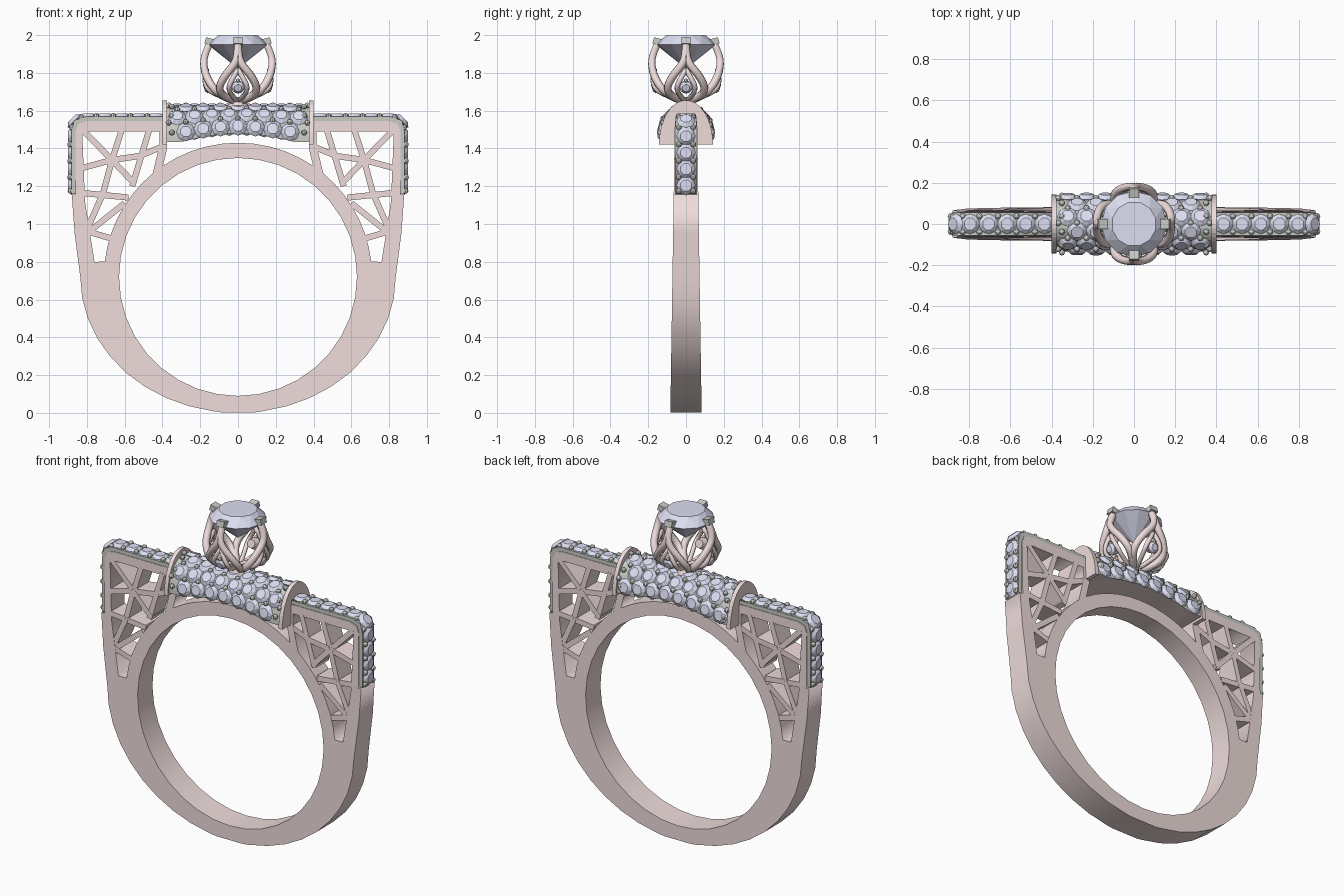
import bpy, bmesh
from math import sin, cos, pi, radians
from mathutils import Vector, Matrix

if "Cube" in bpy.data.objects:
    bpy.data.objects.remove(bpy.data.objects["Cube"])


def material(name, rgb):
    m = bpy.data.materials.new(name)
    m.diffuse_color = (*rgb, 1)
    m.use_nodes = True
    m.node_tree.nodes["Principled BSDF"].inputs["Base Color"].default_value = m.diffuse_color
    return m


ROSE = material("rose_metal", (0.86, 0.72, 0.71))
GREY = material("grey_metal", (0.58, 0.60, 0.56))
GEM = material("pale_gem", (0.72, 0.73, 0.88))


def finish(name, bm, *mats):
    me = bpy.data.meshes.new(name)
    bm.normal_update()
    bm.to_mesh(me)
    bm.free()
    for m in mats:
        me.materials.append(m)
    ob = bpy.data.objects.new(name, me)
    bpy.context.collection.objects.link(ob)
    return ob


def curve_mesh(cu):
    """Evaluate a curve into a bmesh and discard the curve."""
    ob = bpy.data.objects.new("tmp", cu)
    bpy.context.collection.objects.link(ob)
    dg = bpy.context.evaluated_depsgraph_get()
    me = bpy.data.meshes.new_from_object(ob.evaluated_get(dg))
    bm = bmesh.new()
    bm.from_mesh(me)
    bpy.data.objects.remove(ob)
    bpy.data.meshes.remove(me)
    bmesh.ops.remove_doubles(bm, verts=bm.verts, dist=1e-5)
    return bm


def plate(name, loops, mat, half):
    """Front-view outline with holes, given depth by half(z)."""
    cu = bpy.data.curves.new(name, 'CURVE')
    cu.dimensions, cu.fill_mode, cu.extrude = '2D', 'BOTH', 1
    for loop in loops:
        s = cu.splines.new('POLY')
        s.points.add(len(loop) - 1)
        for p, (x, z) in zip(s.points, loop):
            p.co = (x, z, 0, 1)
        s.use_cyclic_u = True
    bm = curve_mesh(cu)
    for v in bm.verts:
        x, z, d = v.co
        v.co = (x, -d * half(z), z)
    bmesh.ops.recalc_face_normals(bm, faces=bm.faces)
    return finish(name, bm, mat)


def add_gem(bm, pos, normal, r, crown=0.36, depth=0.5, n=8, table=0.6):
    """Faceted stone with its girdle at pos and its table along normal."""
    M = Matrix.Translation(pos) @ Vector(normal).to_track_quat('Z', 'Y').to_matrix().to_4x4()
    def ring(rad, h, off):
        return [bm.verts.new(M @ Vector((rad * cos((i + off) * 2 * pi / n),
                                         rad * sin((i + off) * 2 * pi / n), h))) for i in range(n)]
    t, g = ring(r * table, r * crown, 0.5), ring(r, 0, 0)
    c = bm.verts.new(M @ Vector((0, 0, -depth * r)))
    bm.faces.new(t)
    for i in range(n):
        j = (i + 1) % n
        bm.faces.new((g[i], g[j], t[i]))
        bm.faces.new((t[i], g[j], t[j]))
        bm.faces.new((g[j], g[i], c))


def add_bead(bm, pos, r=0.015):
    bmesh.ops.create_uvsphere(bm, u_segments=8, v_segments=6, radius=r,
                              matrix=Matrix.Translation(pos))


def mirror(pts):
    return pts + [(-x, z) for x, z in reversed(pts)]


def arc(r, a, b, n):
    return [(r * cos(radians(a + (b - a) * i / n)), 0.72 + r * sin(radians(a + (b - a) * i / n)))
            for i in range(n + 1)]


def half(z):
    return 0.083 - 0.0155 * z


# Shank: outer outline, finger hole and one window in each shoulder
left = [(-0.375, 1.40), (-0.375, 1.545), (-0.80, 1.545), (-0.845, 1.53), (-0.86, 1.49),
        (-0.86, 1.155), (-0.88, 1.155), (-0.865, 0.95)]
left += [(-0.835 * cos(pi / 2 * i / 10), 0.72 - 0.72 * sin(pi / 2 * i / 10)) for i in range(10)]
outline = mirror(left + [(-0.09, 0.003)]) + arc(0.71, 56, 124, 10)
window = [(-0.76, 0.8), (-0.81, 1.12), (-0.825, 1.49), (-0.415, 1.49), (-0.415, 1.42)]
window += arc(0.71, 129.5, 173.5, 7)
plate("shank", [outline, arc(0.63, 0, 350, 35), window, [(-x, z) for x, z in window]], ROSE, half)

# Lattice struts in the shoulder windows
hub = (-0.667, 1.339)
struts = [(hub, (-0.82, 1.495)), (hub, (-0.615, 1.50)), (hub, (-0.52, 1.36)),
          ((-0.52, 1.36), (-0.40, 1.41)), (hub, (-0.83, 1.295)), (hub, (-0.715, 1.16)),
          (hub, (-0.545, 1.21)), ((-0.47, 1.50), (-0.56, 1.20)), ((-0.83, 1.165), (-0.58, 1.14)),
          ((-0.715, 1.16), (-0.80, 0.97)), ((-0.80, 0.95), (-0.60, 1.11)),
          ((-0.795, 0.96), (-0.66, 0.92))]
bm = bmesh.new()
for sx in (-1, 1):
    for (ax, az), (bx, bz) in struts:
        a, b = Vector((-sx * ax, 0, az)), Vector((-sx * bx, 0, bz))
        d = b - a
        w = half((az + bz) / 2) * 1.97
        M = Matrix.Translation((a + b) / 2) @ d.to_track_quat('X', 'Y').to_matrix().to_4x4()
        bmesh.ops.create_cube(bm, size=1, matrix=M @ Matrix.Diagonal((d.length, w, 0.032, 1))
                              if abs((M.to_3x3() @ Vector((0, 1, 0))).y) > 0.5
                              else M @ Matrix.Diagonal((d.length, 0.032, w, 1)))
finish("lattice_struts", bm, ROSE)

# Shoulder pave: grey channel, one row of stones, paired beads
channel = [(-0.395, 1.568), (-0.81, 1.568), (-0.868, 1.548), (-0.882, 1.49), (-0.882, 1.16),
           (-0.855, 1.16), (-0.855, 1.49), (-0.84, 1.525), (-0.80, 1.54), (-0.395, 1.54)]
path = [((-0.435 - 0.09 * i, 1.566), (0, 1)) for i in range(5)] + [((-0.866, 1.546), (-0.7, 0.7))]
path += [((-0.881, 1.465 - 0.087 * i), (-1, 0)) for i in range(4)]
gems, beads = bmesh.new(), bmesh.new()
for sx, side in ((1, "left"), (-1, "right")):
    plate(side + "_shoulder_channel", [[(sx * x, z) for x, z in channel]], GREY, lambda z: 0.056)
    for k, ((x, z), (nx, nz)) in enumerate(path):
        add_gem(gems, (sx * x, 0, z), (sx * nx, 0, nz), 0.051)
        if k + 1 < len(path):
            (x2, z2), _ = path[k + 1]
            for y in (-0.038, 0.038):
                add_bead(beads, (sx * (x + x2) / 2 + sx * nx * 0.008, y, (z + z2) / 2 + nz * 0.008))
    for y in (-0.038, 0.038):
        add_bead(beads, (sx * -0.887, y, 1.175))

# Saddle: half barrel with an arched underside
A, TOP = 0.133, 1.618


def base(x):
    return 1.435 + (0.045 * cos(pi * x / 0.6) if abs(x) < 0.3 else 0)


def saddle(x, t):
    h = TOP - base(x)
    return (Vector((x, A * cos(t), base(x) + h * sin(t))),
            Vector((0, cos(t) / A, sin(t) / h)).normalized())


def loft(name, f, xs, mats):
    bm = bmesh.new()
    rows = [[bm.verts.new(f(x, pi * j / 20)) for j in range(21)] for x in xs]
    for p, q in zip(rows, rows[1:]):
        for j in range(21):
            k = (j + 1) % 21
            bm.faces.new((p[j], p[k], q[k], q[j])).material_index = int(j == 20 and len(mats) > 1)
    bm.faces.new(rows[0])
    bm.faces.new(rows[-1])
    bmesh.ops.recalc_face_normals(bm, faces=bm.faces)
    return finish(name, bm, *mats)


loft("saddle", lambda x, t: saddle(x, t)[0], [-0.38 + 0.04 * i for i in range(20)], (GREY, ROSE))
for s, side in ((-1, "left"), (1, "right")):
    loft(side + "_saddle_end", lambda x, t: Vector((x, 0.143 * cos(t), 1.42 + 0.235 * sin(t))),
         (s * 0.375, s * 0.40), (ROSE,))

# Saddle pave: staggered rows of stones with beads between
for row in range(6):
    t = radians(15 + 30 * row)
    n = 8 - row % 2
    for i in range(n):
        x = (i - (n - 1) / 2) * 0.092
        p, nrm = saddle(x, t)
        add_gem(gems, p, nrm, 0.05)
        for dx in (-0.046, 0.046):
            if row < 5 and (i == 0 or dx > 0):
                q, qn = saddle(x + dx * 0.98, t + radians(13))
                add_bead(beads, q + qn * 0.01)
    for x in (-0.35, 0.35):
        q, qn = saddle(x, t)
        add_bead(beads, q + qn * 0.01)

# Head: four prongs that split into tulip ribs, with a teardrop under each
cu = bpy.data.curves.new("head", 'CURVE')
cu.dimensions, cu.bevel_depth, cu.bevel_resolution, cu.use_fill_caps = '3D', 0.021, 1, True
rib = [(0.145, 0, 1.965), (0.172, 0, 1.91), (0.185, 4, 1.85), (0.185, 24, 1.78),
       (0.165, 40, 1.71), (0.09, 45, 1.665), (0.015, 45, 1.65)]
drop = [(0.165, 0, 1.82), (0.18, 8, 1.775), (0.178, 17, 1.725), (0.13, 18, 1.685), (0.02, 5, 1.65)]
tips, collets = bmesh.new(), bmesh.new()
for q in range(4):
    a0 = q * pi / 2
    for pts, thick in ((rib, 1), (drop, 0.65)):
        for s in (-1, 1):
            sp = cu.splines.new('NURBS')
            sp.points.add(len(pts) - 1)
            sp.order_u, sp.use_endpoint_u, sp.resolution_u = 3, True, 3
            for p, (r, off, z) in zip(sp.points, pts):
                a = a0 + s * radians(off)
                p.co, p.radius = (r * cos(a), r * sin(a), z, 1), thick
    # grey claw tip and the small stone in its collet
    R = Matrix.Rotation(a0, 4, 'Z')
    bmesh.ops.create_cube(tips, size=1, matrix=R @ Matrix.Translation((0.147, 0, 1.965))
                          @ Matrix.Rotation(-0.25, 4, 'Y') @ Matrix.Diagonal((0.055, 0.05, 0.035, 1)))
    out = R.to_3x3() @ Vector((0.95, 0, -0.3))
    pos = R @ Vector((0.165, 0, 1.725))
    bmesh.ops.create_cone(collets, cap_ends=True, segments=14, radius1=0.025, radius2=0.036, depth=0.04,
                          matrix=Matrix.Translation(pos - out * 0.02)
                          @ out.to_track_quat('Z', 'Y').to_matrix().to_4x4())
    add_gem(gems, pos + out * 0.004, out, 0.034)
    add_bead(beads, pos + out * 0.01 + Vector((0, 0, 0.036)), 0.012)
finish("head_ribs", curve_mesh(cu), ROSE)
finish("claw_tips", tips, GREY)
bmesh.ops.create_cone(collets, cap_ends=True, segments=16, radius1=0.06, radius2=0.035, depth=0.05,
                      matrix=Matrix.Translation((0, 0, 1.64)))
finish("collets_and_base", collets, ROSE)
finish("pave_stones", gems, GEM)
finish("pave_beads", beads, GREY)

# Centre stone
bm = bmesh.new()
add_gem(bm, (0, 0, 1.95), (0, 0, 1), 0.16, crown=0.3125, depth=0.8, n=12, table=0.68)
finish("centre_stone", bm, GEM)
